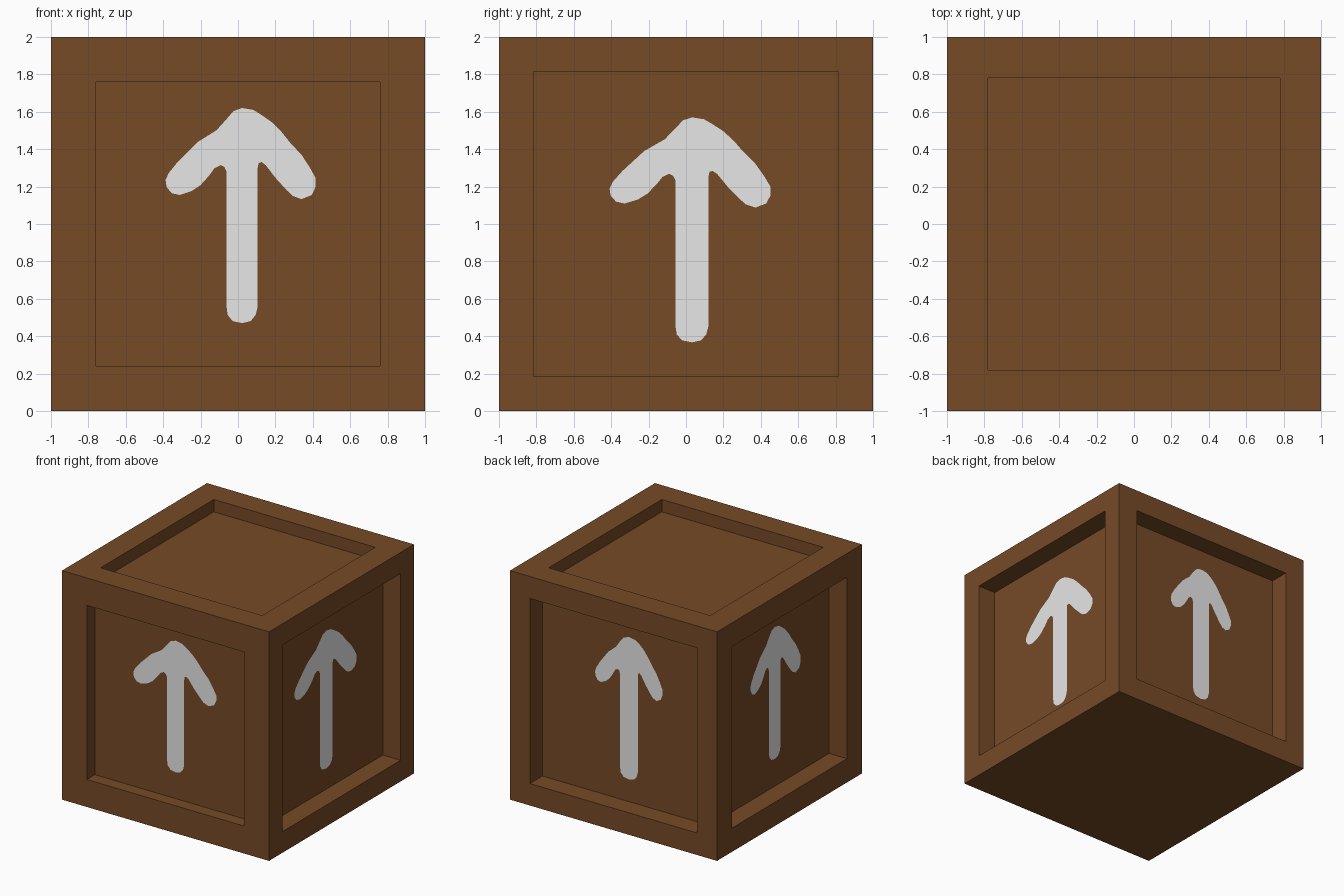
import bpy, bmesh, math
from mathutils import Vector

if "Cube" in bpy.data.objects:
    bpy.data.objects.remove(bpy.data.objects["Cube"])


def material(name, rgb):
    m = bpy.data.materials.new(name)
    m.diffuse_color = (*rgb, 1)
    m.use_nodes = True
    m.node_tree.nodes["Principled BSDF"].inputs["Base Color"].default_value = m.diffuse_color
    return m


brown = material("brown wood", (0.181, 0.069, 0.0194))
white = material("white paint", (0.8, 0.8, 0.8))


def add_object(name, bm, mat):
    mesh = bpy.data.meshes.new(name)
    bm.to_mesh(mesh)
    bm.free()
    mesh.materials.append(mat)
    ob = bpy.data.objects.new(name, mesh)
    bpy.context.collection.objects.link(ob)


# Each side: turn about z, frame width, panel depth, then arrow measures:
# shaft centre, shaft half width, left/right head stretch, tip z, bottom z, head height
SIDES = {
    "front": (0, 0.24, 0.11, 0.022, 0.083, 1.0, 1.0, 1.62, 0.47, 1.0),
    "right": (90, 0.185, 0.172, 0.032, 0.088, 1.082, 1.069, 1.57, 0.367, 0.99),
    "back": (180, 0.192, 0.172, 0.03, 0.086, 0.74, 0.767, 1.63, 0.386, 1.0),
    "left": (270, 0.208, 0.172, 0.039, 0.08, 0.78, 0.897, 1.60, 0.447, 1.04),
}


def axes(angle):
    a = math.radians(angle)
    return Vector((math.cos(a), math.sin(a), 0)), Vector((math.sin(a), -math.cos(a), 0))


# Crate body: a cube whose top and four sides are inset and pushed in
bm = bmesh.new()
bmesh.ops.create_cube(bm, size=2)
bmesh.ops.translate(bm, verts=bm.verts, vec=(0, 0, 1))
bm.normal_update()
recesses = [(axes(s[0])[1], s[1], s[2]) for s in SIDES.values()]
recesses.append((Vector((0, 0, 1)), 0.22, 0.108))
for normal, frame, depth in recesses:
    face = max(bm.faces, key=lambda f: (f.normal.dot(normal) > 0.99) * f.calc_area())
    bmesh.ops.inset_individual(bm, faces=[face], thickness=frame, use_even_offset=True)
    bm.normal_update()
    bmesh.ops.inset_individual(bm, faces=[face], thickness=0, depth=-depth)
    bm.normal_update()
add_object("crate", bm, brown)

# Brush-painted arrow outline: hundredths from the shaft centre and the tip
HEAD_RIGHT = [(0, 0), (6, 1), (10.4, 3.7), (15.8, 7.5), (21.1, 12.8), (25.4, 18.2),
              (31.8, 25.1), (36.1, 31.6), (39.3, 37.4), (39.3, 42.2), (37.2, 46.5),
              (31.8, 48.7), (27, 47), (23.8, 43.9), (17.9, 37.4), (12.6, 30.5),
              (10.4, 28.9), (8.8, 29.4), (8.3, 32.1)]
SHAFT_END = [(8.3, 8.6), (7.2, 4.3), (4.6, 1.1), (0, 0), (-5.1, 1.1), (-7.7, 4.3), (-8.3, 8.6)]
HEAD_LEFT = [(-8.3, 34.2), (-9.4, 31.6), (-11.5, 30.5), (-14.7, 32.1), (-17.9, 36.4),
             (-22.2, 41.2), (-27, 44.4), (-33.4, 46.5), (-37.7, 45.5), (-40.4, 42.2),
             (-40.9, 38.5), (-39.3, 34.8), (-34.5, 28.9), (-28.1, 22.5), (-23.8, 18.2),
             (-19.5, 15.5), (-13.6, 11.8), (-8.3, 5.9), (-4.6, 1.6)]

for name, (angle, frame, depth, cx, half, left, right, tip, foot, tall) in SIDES.items():
    along, normal = axes(angle)

    def place(x, z):
        # the shaft and the two head lobes stretch separately
        x /= 100
        stretch = right if x > 0 else left
        w = min(abs(x), 0.083) * half / 0.083 + max(abs(x) - 0.083, 0) * stretch
        u = cx + math.copysign(w, x)
        return along * u + normal * (1 - depth + 0.002) + Vector((0, 0, z))

    points = [place(x, tip - d / 100 * tall) for x, d in HEAD_RIGHT]
    points += [place(x, foot + d / 100) for x, d in SHAFT_END]
    points += [place(x, tip - d / 100 * tall) for x, d in HEAD_LEFT]
    bm = bmesh.new()
    bm.faces.new([bm.verts.new(p) for p in reversed(points)])
    add_object(name + "_arrow", bm, white)
